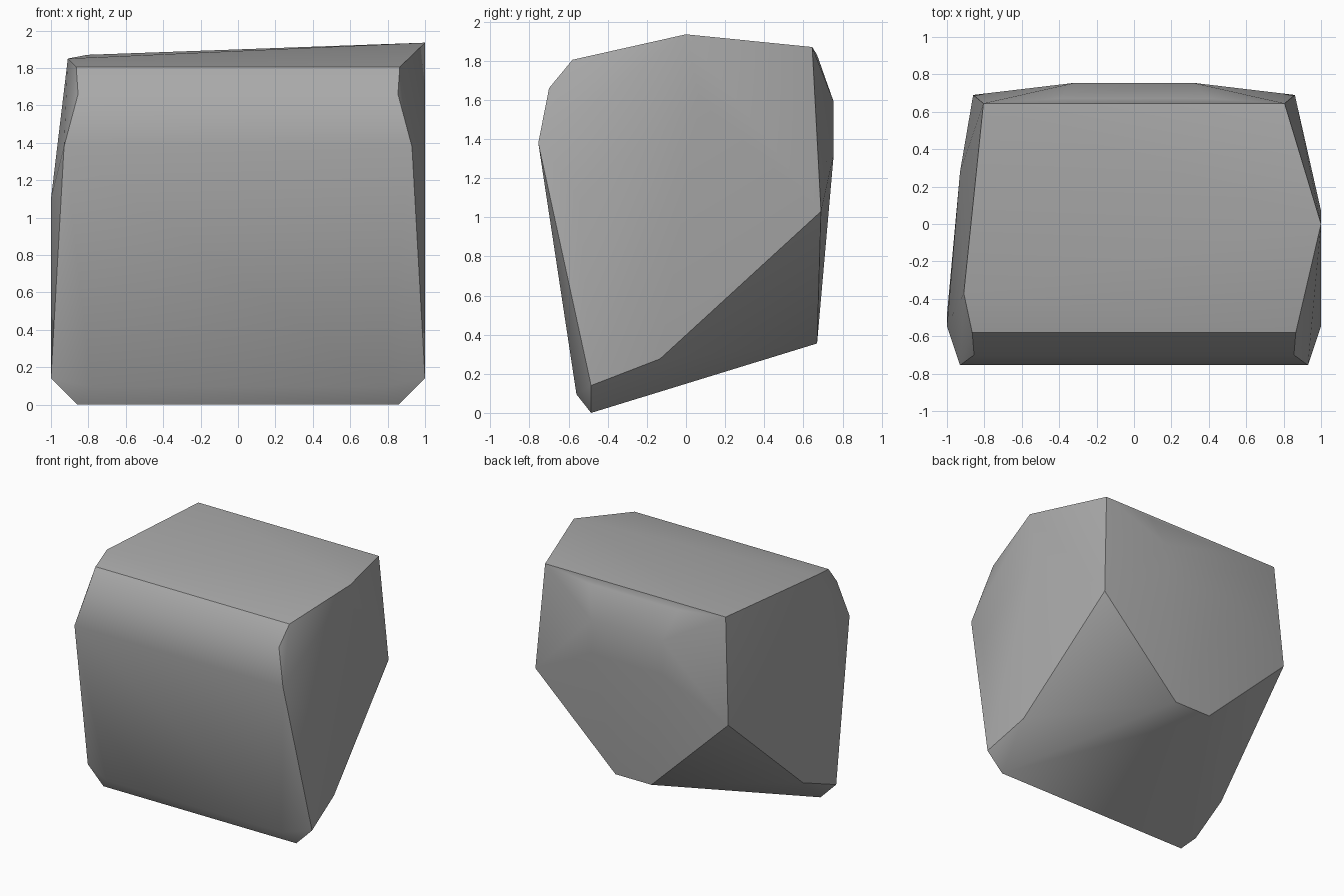
import bpy
import bmesh
import math

# Remove the default object
default_cube = bpy.data.objects.get("Cube")
if default_cube:
    bpy.data.objects.remove(default_cube, do_unlink=True)


def make_material(name, colour):
    material = bpy.data.materials.new(name)
    material.use_nodes = True
    material.diffuse_color = colour
    shader = material.node_tree.nodes["Principled BSDF"]
    shader.inputs["Base Color"].default_value = colour
    shader.inputs["Roughness"].default_value = 0.8
    return material


def chipped_block(name, corners, material, sharp_angle):
    """Wrap a tight convex skin around the corners and shade it."""
    bm = bmesh.new()
    for corner in corners:
        bm.verts.new(corner)
    skin = bmesh.ops.convex_hull(bm, input=bm.verts[:])
    # Drop corners swallowed by the skin
    leftover = [v for v in bm.verts if not v.link_faces]
    bmesh.ops.delete(bm, geom=leftover, context='VERTS')
    bmesh.ops.recalc_face_normals(bm, faces=bm.faces[:])
    # Merge triangles that lie in one plane
    bmesh.ops.dissolve_limit(bm, angle_limit=math.radians(1),
                             verts=bm.verts[:], edges=bm.edges[:])
    mesh = bpy.data.meshes.new(name)
    bm.to_mesh(mesh)
    bm.free()
    mesh.materials.append(material)

    block = bpy.data.objects.new(name, mesh)
    bpy.context.scene.collection.objects.link(block)
    for other in bpy.context.selected_objects:
        other.select_set(False)
    block.select_set(True)
    bpy.context.view_layer.objects.active = block
    bpy.ops.object.shade_smooth_by_angle(angle=math.radians(sharp_angle))
    return block


# Corner rings shared by both sides: half width, depth, height
front_ring = [
    (.865, -.58, 1.805),
    (.855, -.70, 1.66),
    (.93, -.755, 1.38),
    (.78, -.56, .095),
]
base_ring = [
    (.86, -.485, 0),
    (1, -.485, .14),
    (.95, -.133, .276),
    (.16, .67, .355),
]
back_ring = [
    (.805, .645, 1.87),
    (.4, .67, 1.83),
    (.315, .755, 1.59),
    (.315, .755, 1.32),
    (.86, .69, 1.03),
]
side_bulge = [(1, -.545, 1.1)]

corners = []
for ring in (front_ring, base_ring, back_ring, side_bulge):
    for x, y, z in ring:
        corners += [(x, y, z), (-x, y, z)]

# Uneven chips: a raised peak on one side, a worn shoulder on the other
corners += [(1, 0, 1.935), (1, .07, 1.6)]
corners += [(-.91, -.37, 1.85), (-.93, .28, 1.1)]

stone_grey = make_material("stone_grey", (.4, .4, .4, 1))
chipped_block("boulder", corners, stone_grey, 31)
